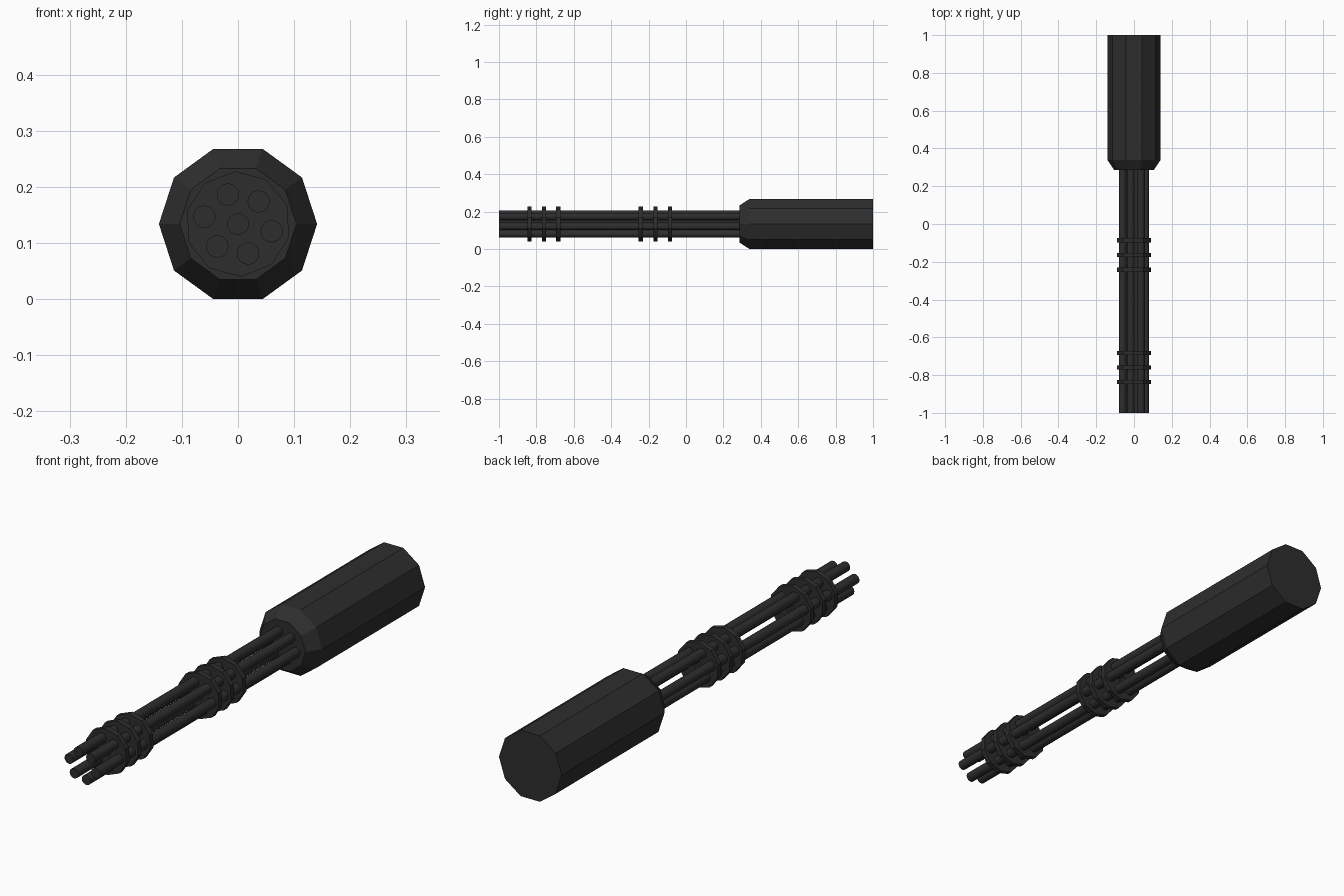
import bpy, bmesh, math

if "Cube" in bpy.data.objects:
    bpy.data.objects.remove(bpy.data.objects["Cube"])

CZ = 0.134  # height of the main axis

mat = bpy.data.materials.new("gunmetal black")
mat.diffuse_color = (0.027, 0.027, 0.027, 1)
mat.use_nodes = True
mat.node_tree.nodes["Principled BSDF"].inputs["Base Color"].default_value = mat.diffuse_color


def loft(name, sections, sides, start=0.0, cx=0.0, cz=CZ, closed=False):
    """Stack regular polygons (y, radius) along y; cap the ends or close into a loop."""
    bm = bmesh.new()
    loops = []
    for y, r in sections:
        loops.append([bm.verts.new((cx + r * math.cos(start + math.tau * i / sides), y,
                                    cz + r * math.sin(start + math.tau * i / sides)))
                      for i in range(sides)])
    pairs = list(zip(loops, loops[1:]))
    if closed:
        pairs.append((loops[-1], loops[0]))
    else:
        bm.faces.new(loops[0])
        bm.faces.new(loops[-1])
    for a, b in pairs:
        for i in range(sides):
            j = (i + 1) % sides
            bm.faces.new((a[i], a[j], b[j], b[i]))
    bmesh.ops.recalc_face_normals(bm, faces=bm.faces)
    me = bpy.data.meshes.new(name)
    bm.to_mesh(me)
    bm.free()
    me.materials.append(mat)
    ob = bpy.data.objects.new(name, me)
    bpy.context.collection.objects.link(ob)
    return ob


# Ten-sided housing with a chamfered front
loft("housing", [(0.285, 0.104), (0.34, 0.141), (1.0, 0.141)], 10)

# Six barrels: three positions, each repeated on the opposite side
n = 0
for x, z in [(-0.018, 0.0525), (0.037, 0.040), (0.060, -0.013)]:
    for s in (1, -1):
        n += 1
        loft(f"barrel_{n}", [(-1.0, 0.02), (0.30, 0.02)], 16, cx=s * x, cz=CZ + s * z)

# Two groups of three clamp plates with a central hole
for k, y in enumerate([-0.837, -0.76, -0.683, -0.242, -0.164, -0.086]):
    a, b = y - 0.011, y + 0.011
    loft(f"clamp_plate_{k + 1}", [(a, 0.019), (a, 0.094), (b, 0.094), (b, 0.019)],
         10, start=math.radians(93), closed=True)
